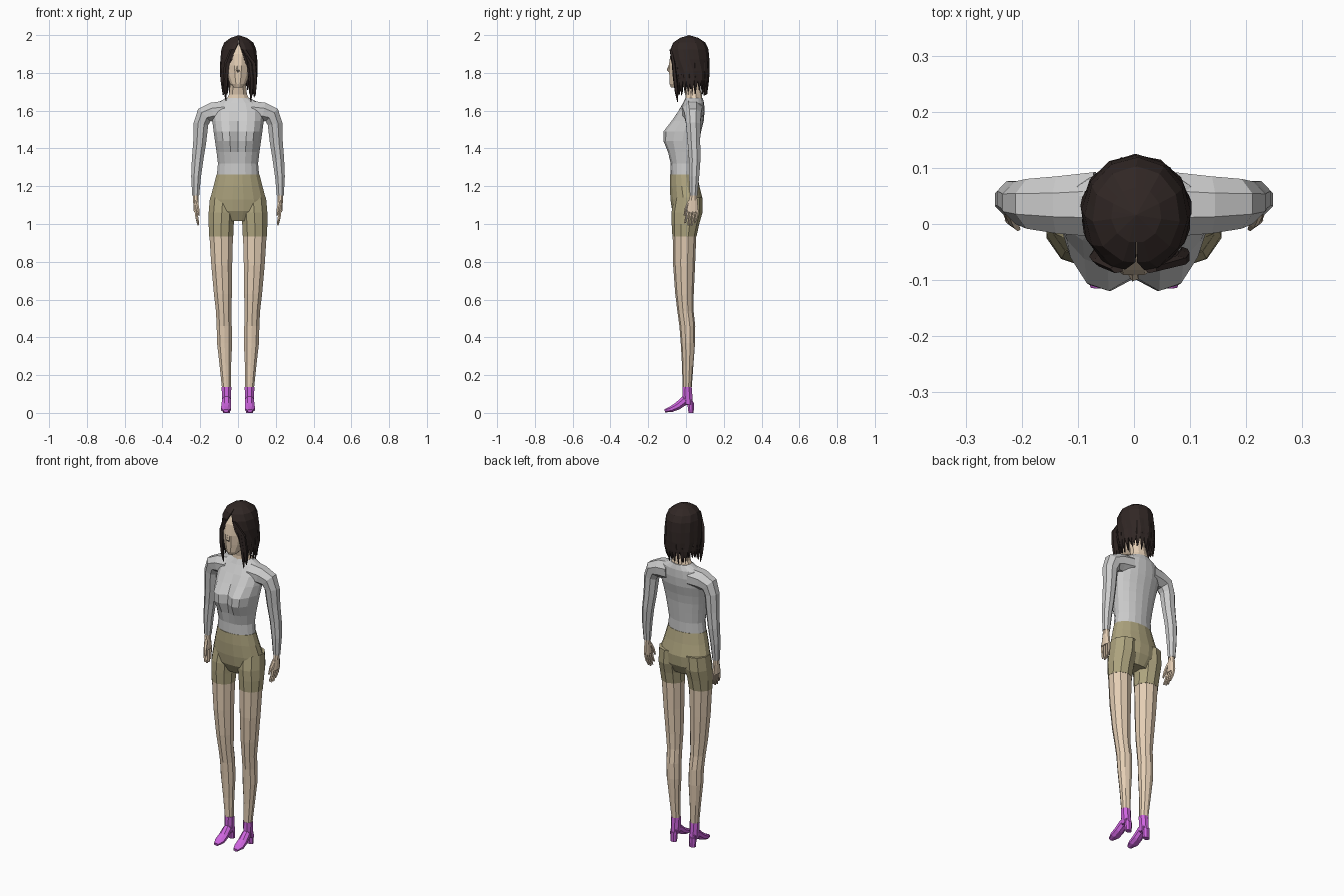
import bpy, bmesh, math, random
from mathutils import Vector

random.seed(4)
X, Y, Z = Vector((1, 0, 0)), Vector((0, 1, 0)), Vector((0, 0, 1))


def mat(name, rgb):
    m = bpy.data.materials.new(name)
    m.diffuse_color = (*rgb, 1)
    return m


SKIN = mat("skin", (0.78, 0.62, 0.46))
SHORTS = mat("shorts", (0.42, 0.37, 0.21))
BOOT = mat("boot", (0.62, 0.13, 0.74))
HAIR = mat("hair", (0.03, 0.02, 0.018))


def make(name, bm, material, mirror=False):
    bmesh.ops.recalc_face_normals(bm, faces=bm.faces)
    me = bpy.data.meshes.new(name)
    bm.to_mesh(me)
    bm.free()
    ob = bpy.data.objects.new(name, me)
    bpy.context.collection.objects.link(ob)
    if material:
        me.materials.append(material)
    if mirror:
        ob.modifiers.new("mirror", 'MIRROR').use_clip = False
    return ob


def loft(name, rings, n=8, material=None, mirror=False, side=X, up=None, bust=None):
    """Rings (x, y, z, radius along side, radius across); 'up' forces the ring normal."""
    bm = bmesh.new()
    loops = []
    for i, (x, y, z, ra, rb) in enumerate(rings):
        c = Vector((x, y, z))
        a, b = rings[max(i - 1, 0)], rings[min(i + 1, len(rings) - 1)]
        t = up or (Vector(b[:3]) - Vector(a[:3])).normalized()
        across = t.cross(side).normalized()
        loop = []
        for k in range(n):
            ang = 2 * math.pi * (k + 0.5) / n
            p = c + side * (ra * math.cos(ang)) + across * (rb * math.sin(ang))
            if bust and p.y < y:
                w = max(0, 1 - ((abs(p.x) - 0.062) / 0.088) ** 2)
                p.y -= bust[i] * w * min(1, (y - p.y) / rb * 1.6)
            loop.append(bm.verts.new(p))
        loops.append(loop)
    for a, b in zip(loops, loops[1:]):
        for k in range(n):
            bm.faces.new((a[k], a[(k + 1) % n], b[(k + 1) % n], b[k]))
    bm.faces.new(loops[0])
    bm.faces.new(loops[-1])
    return make(name, bm, material, mirror)


# Jumper: torso with chest shape, then sleeves
loft("jumper_body", [
    (0, -.012, 1.255, .114, .071), (0, -.009, 1.32, .108, .068), (0, -.004, 1.38, .115, .069),
    (0, .002, 1.44, .124, .069), (0, .010, 1.49, .131, .070), (0, .022, 1.545, .138, .072),
    (0, .030, 1.595, .142, .068), (0, .040, 1.64, .115, .056), (0, .043, 1.668, .062, .045)],
    18, up=Z, bust=[0, .008, .028, .060, .066, .032, .008, 0, 0])
loft("sleeve", [
    (.07, .035, 1.598, .062, .058), (.135, .034, 1.592, .055, .055), (.178, .036, 1.577, .048, .05),
    (.196, .038, 1.53, .041, .042), (.203, .042, 1.43, .036, .037), (.214, .046, 1.34, .033, .033),
    (.222, .043, 1.25, .029, .028), (.224, .040, 1.15, .021, .02)],
    8, mirror=True, side=Y)

# Hands: palm, fingers, thumb
loft("palm", [(.223, .040, 1.165, .018, .016), (.224, .038, 1.125, .024, .015),
              (.222, .034, 1.065, .034, .013)], 8, SKIN, True, side=Y)
for i in range(4):
    y = .060 - i * .017
    tip = 1.005 - (.012 if i in (1, 2) else 0)
    loft("finger", [(.222, y, 1.075, .009, .009), (.218, y - .006, 1.035, .008, .008),
                    (.210, y - .014, tip, .005, .005)], 5, SKIN, True, side=Y)
loft("thumb", [(.222, .022, 1.125, .010, .010), (.214, .002, 1.085, .009, .009),
               (.207, -.008, 1.045, .005, .005)], 5, SKIN, True, side=Y)

# Shorts: hips, seat and leg openings
loft("shorts_hips", [
    (0, -.012, 1.262, .116, .073), (0, -.007, 1.20, .132, .080), (0, .003, 1.13, .151, .087),
    (0, .005, 1.07, .150, .080), (0, .005, 1.015, .10, .05)], 16, SHORTS, up=Z)
loft("shorts_leg", [
    (.080, .012, 1.14, .072, .075), (.086, .005, 1.06, .073, .082), (.089, -.003, 1.0, .070, .073),
    (.089, -.008, .935, .067, .064)], 10, SHORTS, True, up=Z)

# Legs
loft("leg", [
    (.089, -.008, .94, .0655, .0625), (.086, -.010, .78, .058, .058), (.080, -.008, .63, .050, .049),
    (.076, -.003, .54, .043, .043), (.073, .007, .46, .042, .042), (.071, .010, .37, .042, .038),
    (.067, .009, .25, .032, .030), (.061, .006, .13, .025, .024)], 10, SKIN, True, up=Z)

# Heeled ankle boots
loft("boot_shaft", [(.061, .006, .137, .028, .026), (.061, .007, .09, .026, .029),
                    (.061, .012, .045, .025, .027)], 8, BOOT, True, up=Z)
loft("boot_foot", [(.061, .030, .060, .021, .018), (.061, -.010, .064, .025, .027),
                   (.062, -.045, .036, .028, .022), (.063, -.080, .019, .029, .017),
                   (.063, -.113, .011, .015, .009)], 8, BOOT, True)
loft("boot_heel", [(.061, .024, .055, .022, .019), (.061, .027, 0, .019, .015)],
     8, BOOT, True, up=Z)

# Neck and head
loft("neck", [(0, .042, 1.65, .070, .046), (0, .040, 1.685, .050, .043),
              (0, .030, 1.73, .045, .043), (0, .022, 1.80, .045, .045)], 10, SKIN, up=Z)
loft("head", [(0, -.050, 1.722, .024, .030), (0, -.038, 1.74, .042, .050),
              (0, -.015, 1.785, .062, .076), (0, -.002, 1.84, .072, .092),
              (0, .005, 1.90, .078, .090), (0, .012, 1.95, .066, .076),
              (0, .015, 1.975, .035, .04)], 12, SKIN, up=Z)
loft("nose", [(0, -.082, 1.85, .006, .006), (0, -.091, 1.815, .010, .012),
              (0, -.084, 1.803, .007, .006)], 5, SKIN, up=Z)

# Hair shell: rings (z, width, y centre, depth, left gap, right gap) opening over the face
HR = [(1.985, .045, .016, .05, 0, 0), (1.96, .078, .016, .087, .02, .02),
      (1.925, .092, .016, .103, .22, .16), (1.87, .098, .017, .107, .38, .32),
      (1.81, .100, .021, .104, .50, .55), (1.76, .099, .026, .096, .66, .62)]
COLS = 22
bm = bmesh.new()
rows = []
for z, rx, cy, ry, gl, gr in HR:
    row = []
    for k in range(COLS + 1):
        a = gr + (2 * math.pi - gl - gr) * k / COLS
        s = 1.0 if k % 2 else 0.965
        row.append(bm.verts.new((rx * s * math.sin(a) + .004, cy - ry * s * math.cos(a), z)))
    rows.append(row)
for a, b in zip(rows, rows[1:]):
    for k in range(COLS):
        bm.faces.new((a[k], a[k + 1], b[k + 1], b[k]))
top = bm.verts.new((.004, .016, 2.0))
for k in range(COLS):
    bm.faces.new((rows[0][k], rows[0][k + 1], top))
# Pointed ends along the hem
for k in range(COLS):
    p, q = rows[-1][k], rows[-1][k + 1]
    mid = (p.co + q.co) / 2
    tip = bm.verts.new((mid.x * .93, .02 + (mid.y - .02) * .93, random.uniform(1.675, 1.72)))
    bm.faces.new((p, q, tip))
bmesh.ops.remove_doubles(bm, verts=bm.verts, dist=.0005)
shell = make("hair_shell", bm, HAIR)
sol = shell.modifiers.new("thickness", 'SOLIDIFY')
sol.thickness = .008
sol.offset = -1

# Overlapping locks around sides and back
for k in range(15):
    a = .95 + (2 * math.pi - 1.9) * k / 14
    sx, sy = math.sin(a), -math.cos(a)
    d = random.uniform(-.02, .015)
    loft("hair_lock", [(.004 + .087 * sx, .018 + .096 * sy, 1.86, .015, .008),
                       (.004 + .089 * sx, .022 + .091 * sy, 1.78, .015, .010),
                       (.004 + .080 * sx, .024 + .078 * sy, 1.705 + d, .003, .003)],
         5, HAIR, side=Vector((math.cos(a), math.sin(a), 0)), up=Z)

# Long strands framing the face
for s, x, low in ((-1, .066, 1.65), (1, .070, 1.645), (1, .088, 1.67)):
    loft("front_strand", [(s * .030, -.080, 1.925, .012, .008),
                          (s * (x - .008), -.066, 1.85, .016, .010),
                          (s * x, -.058, 1.77, .014, .012),
                          (s * x, -.050, 1.70, .009, .010),
                          (s * (x - .002), -.044, low, .002, .002)], 5, HAIR, up=Z)
